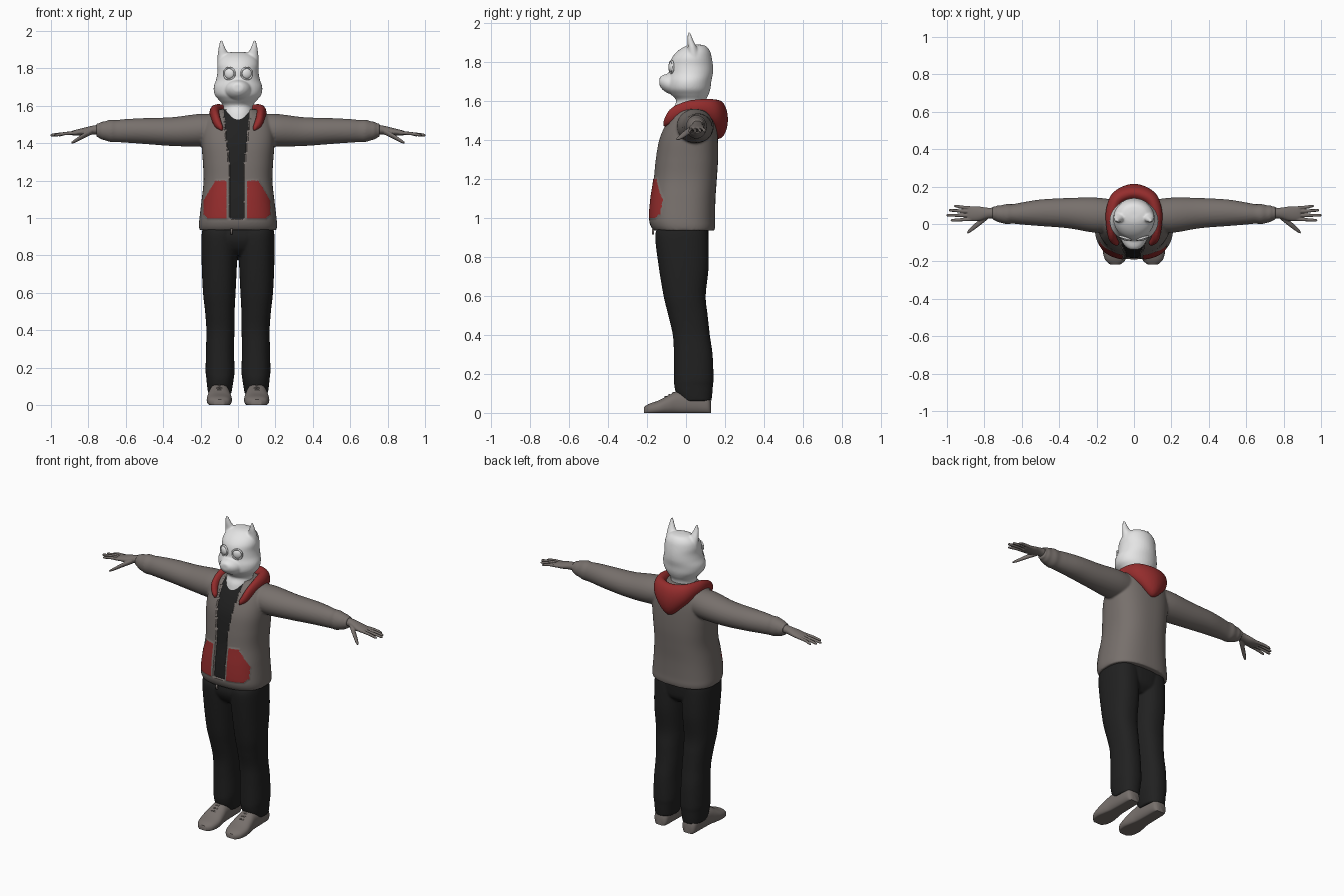
import bpy, bmesh, math
from mathutils import Vector, Matrix


def material(name, rgb):
    m = bpy.data.materials.new(name)
    m.diffuse_color = (*rgb, 1)
    return m


WHITE = material("white", (0.78, 0.78, 0.78))
GREY = material("warm grey", (0.185, 0.162, 0.15))
RED = material("red", (0.3, 0.026, 0.026))
BLACK = material("black", (0.015, 0.015, 0.015))


def spline(rows, n=6):
    """Catmull-Rom interpolation through rows of numbers."""
    out = []
    for i in range(len(rows) - 1):
        a, b, c, d = (rows[max(0, min(len(rows) - 1, i + k))] for k in (-1, 0, 1, 2))
        for s in range(n):
            t = s / n
            out.append([0.5 * (2 * q + (r - p) * t + (2 * p - 5 * q + 4 * r - w) * t * t
                               + (3 * q - p - 3 * r + w) * t ** 3)
                        for p, q, r, w in zip(a, b, c, d)])
    return out + [list(rows[-1])]


def tube(bm, rows, axis, power=2.0, side=1, seg=40):
    """Closed loft of superellipses; each row is x, y, z, half width, half depth."""
    rings = []
    for x, y, z, a, b in spline(rows):
        c = Vector((x * side, y, z))
        if axis == "z":
            u, v = Vector((1, 0, 0)), Vector((0, 1, 0))
        elif axis == "x":
            u, v = Vector((0, 1, 0)), Vector((0, 0, 1))
        elif axis == "y":
            u, v = Vector((1, 0, 0)), Vector((0, 0, 1))
        else:  # radial around the neck
            u, v = Vector((c.x, c.y - 0.03, 0)).normalized(), Vector((0, 0, 1))
        ring = []
        for k in range(seg):
            t = 2 * math.pi * k / seg
            cs, sn = math.cos(t), math.sin(t)
            p = c + u * a * math.copysign(abs(cs) ** (2 / power), cs) \
                  + v * b * math.copysign(abs(sn) ** (2 / power), sn)
            ring.append(bm.verts.new(p))
        rings.append(ring)
    faces = [bm.faces.new(rings[0]), bm.faces.new(rings[-1])]
    for r, s in zip(rings, rings[1:]):
        for k in range(seg):
            j = (k + 1) % seg
            faces.append(bm.faces.new((r[k], r[j], s[j], s[k])))
    bmesh.ops.recalc_face_normals(bm, faces=faces)


def make(name, bm, mats, voxel=0, smooth=0):
    """Turn a bmesh into an object, optionally fusing its lofts into one skin."""
    me = bpy.data.meshes.new(name)
    bm.to_mesh(me)
    bm.free()
    ob = bpy.data.objects.new(name, me)
    bpy.context.collection.objects.link(ob)
    if voxel:
        r = ob.modifiers.new("fuse", "REMESH")
        r.mode, r.voxel_size = "VOXEL", voxel
        s = ob.modifiers.new("soften", "SMOOTH")
        s.factor, s.iterations = 0.5, smooth
        dg = bpy.context.evaluated_depsgraph_get()
        me = bpy.data.meshes.new_from_object(ob.evaluated_get(dg))
        ob.modifiers.clear()
        ob.data = me
    me.materials.clear()
    for m in mats:
        me.materials.append(m)
    me.shade_smooth()
    return ob


# Head with neck, muzzle and ears
bm = bmesh.new()
tube(bm, [(0, .01, 1.51, .085, .085), (0, .015, 1.56, .08, .08), (0, .025, 1.6, .079, .075),
          (0, .02, 1.63, .102, .095), (0, .015, 1.66, .125, .11), (0, .017, 1.7, .13, .113),
          (0, .025, 1.74, .117, .113), (0, .027, 1.78, .11, .111), (0, .03, 1.82, .11, .102),
          (0, .04, 1.855, .097, .082), (0, .05, 1.88, .066, .052), (0, .05, 1.888, .03, .02)], "z")
tube(bm, [(0, -.04, 1.685, .08, .062), (0, -.09, 1.688, .066, .051),
          (0, -.12, 1.693, .047, .037), (0, -.136, 1.698, .025, .02)], "y")
for s in (1, -1):
    tube(bm, [(.073, .04, 1.82, .036, .034), (.079, .033, 1.87, .03, .024),
              (.086, .022, 1.91, .018, .015), (.09, .015, 1.95, .006, .007)], "z", side=s)
make("head", bm, [WHITE], 0.006, 5)

# Round eyes with a thin rim
bm = bmesh.new()
for s in (1, -1):
    place = Matrix.Translation((.047 * s, -.075, 1.772)) @ Matrix.Rotation(.3 * s, 4, "Z")
    bmesh.ops.create_uvsphere(bm, u_segments=24, v_segments=16, radius=.027,
                              matrix=place @ Matrix.Diagonal((1, .5, 1, 1)))
    rim = []
    for k in range(32):
        t = 2 * math.pi * k / 32
        rim.append([bm.verts.new(place @ Vector(((.031 + .005 * math.cos(q)) * math.cos(t),
                    .006 * math.sin(q), (.031 + .005 * math.cos(q)) * math.sin(t))))
                    for q in (i * math.pi / 4 for i in range(8))])
    for k in range(32):
        for i in range(8):
            a, b, j = rim[k], rim[(k + 1) % 32], (i + 1) % 8
            bm.faces.new((a[i], a[j], b[j], b[i]))
bmesh.ops.recalc_face_normals(bm, faces=bm.faces)
make("eyes", bm, [WHITE])

# Jacket body and sleeves fused together
bm = bmesh.new()
tube(bm, [(0, -.01, .935, .205, .156), (0, -.016, .96, .209, .166), (0, -.02, 1.0, .206, .169),
          (0, -.015, 1.1, .194, .166), (0, -.004, 1.2, .184, .162), (0, .004, 1.3, .188, .16),
          (0, .012, 1.4, .195, .151), (0, .025, 1.48, .191, .131), (0, .035, 1.54, .167, .106),
          (0, .04, 1.573, .12, .082), (0, .04, 1.582, .09, .07)], "z", 2.5, seg=64)
for s in (1, -1):
    tube(bm, [(.08, .045, 1.475, .08, .08), (.2, .047, 1.47, .094, .087), (.35, .058, 1.462, .081, .077),
              (.5, .06, 1.465, .071, .069), (.6, .056, 1.466, .059, .063), (.65, .054, 1.465, .052, .059),
              (.68, .053, 1.466, .054, .06), (.71, .053, 1.466, .047, .051), (.73, .055, 1.467, .044, .047),
              (.745, .056, 1.468, .036, .038), (.757, .058, 1.47, .037, .038)], "x", side=s)
jacket = make("jacket", bm, [GREY, BLACK, RED], 0.0065, 4)

# Open front (recessed shirt) and raised patch pockets, chosen by position
me = jacket.data
shirt, pocket = set(), set()
for f in me.polygons:
    x, y, z = f.center
    x += .006
    if y > -.03 or z < 1.0:
        continue
    if abs(x) < .034 + .11 * max(0, z - 1.25):
        f.material_index = 1
        shirt.update(f.vertices)
    elif z < 1.2 and y < -.05 and .056 < abs(x) < min(.178, .115 + (1.2 - z) * .6) \
            and abs(x) < .178 - max(0, 1.02 - z):
        f.material_index = 2
        pocket.update(f.vertices)
for i in shirt:
    me.vertices[i].co.y += .008
for i in pocket:
    me.vertices[i].co.y -= .004
me.set_sharp_from_angle(angle=math.radians(50))

# Zip pull at the hem
bm = bmesh.new()
bmesh.ops.create_cube(bm, size=1, matrix=Matrix.Translation((-.035, -.168, .928))
                      @ Matrix.Diagonal((.012, .01, .03, 1)))
make("zip_pull", bm, [GREY])

# Hood lying round the neck and down the back
half = [(.083, -.11, 1.478, .012, .014), (.112, -.075, 1.52, .025, .04), (.122, 0, 1.555, .028, .042),
        (.115, .075, 1.562, .035, .046), (.083, .138, 1.54, .042, .068)]
bm = bmesh.new()
tube(bm, half + [(0, .165, 1.503, .05, .1)] + [(-r[0], *r[1:]) for r in reversed(half)], "r")
make("hood", bm, [RED], 0.006, 4)

# Hands: palm, four fingers and thumb
bm = bmesh.new()
for s in (1, -1):
    tube(bm, [(.72, .06, 1.475, .03, .028), (.78, .058, 1.47, .029, .023), (.83, .055, 1.461, .039, .02),
              (.87, .055, 1.456, .039, .015), (.89, .055, 1.454, .034, .011)], "x", side=s, seg=24)
    for y0, y1, tip in ((.085, .096, .963), (.065, .073, .99), (.045, .047, 1.003), (.025, .02, .98)):
        tube(bm, [(.86, y0, 1.456, .009, .01), (.92, (y0 + y1) / 2, 1.452, .0085, .009),
                  (tip - .012, y1, 1.444, .0075, .008), (tip, y1, 1.442, .004, .004)], "x", side=s, seg=16)
    tube(bm, [(.78, .045, 1.463, .018, .016), (.83, .004, 1.437, .017, .014),
              (.87, -.028, 1.413, .014, .01), (.892, -.046, 1.401, .007, .005)], "x", side=s, seg=16)
make("hands", bm, [GREY], 0.0035, 2)

# Trousers: hips and two legs fused
bm = bmesh.new()
tube(bm, [(0, -.01, .98, .18, .125), (0, -.02, .9, .19, .135), (0, -.014, .84, .175, .12),
          (0, -.012, .8, .12, .08)], "z", 2.4)
for s in (1, -1):
    tube(bm, [(.098, -.02, .95, .09, .125), (.099, -.022, .9, .096, .136), (.1, -.012, .75, .094, .128),
              (.1, -.007, .6, .087, .108), (.097, .01, .5, .079, .101), (.094, .027, .4, .075, .095),
              (.096, .037, .3, .075, .099), (.096, .04, .18, .077, .101), (.096, .039, .14, .073, .099),
              (.097, .042, .1, .068, .093), (.0975, .05, .06, .062, .08)], "z", 2.3, side=s)
make("trousers", bm, [BLACK], 0.0065, 3)

# Shoes with flat soles
bm = bmesh.new()
for s in (1, -1):
    rows = [(.1, y, h / 2 - .006, a, h / 2 + .006) for y, h, a in
            ((.127, .06, .03), (.11, .09, .046), (.05, .112, .052), (-.04, .112, .056),
             (-.09, .09, .063), (-.14, .064, .067), (-.19, .046, .055), (-.216, .03, .028))]
    tube(bm, rows, "y", 2.4, side=s)
for v in bm.verts:
    v.co.z = max(v.co.z, 0)
shoes = make("shoes", bm, [GREY])
shoes.data.set_sharp_from_angle(angle=math.radians(50))

# Laces across each shoe
bm = bmesh.new()
for s in (1, -1):
    for y, z in ((-.065, .1), (-.085, .09), (-.105, .08)):
        tube(bm, [(.065, y, z - .012, .004, .004), (.1, y, z + .003, .005, .005),
                  (.135, y, z - .012, .004, .004)], "x", side=s, seg=8)
make("laces", bm, [GREY])
